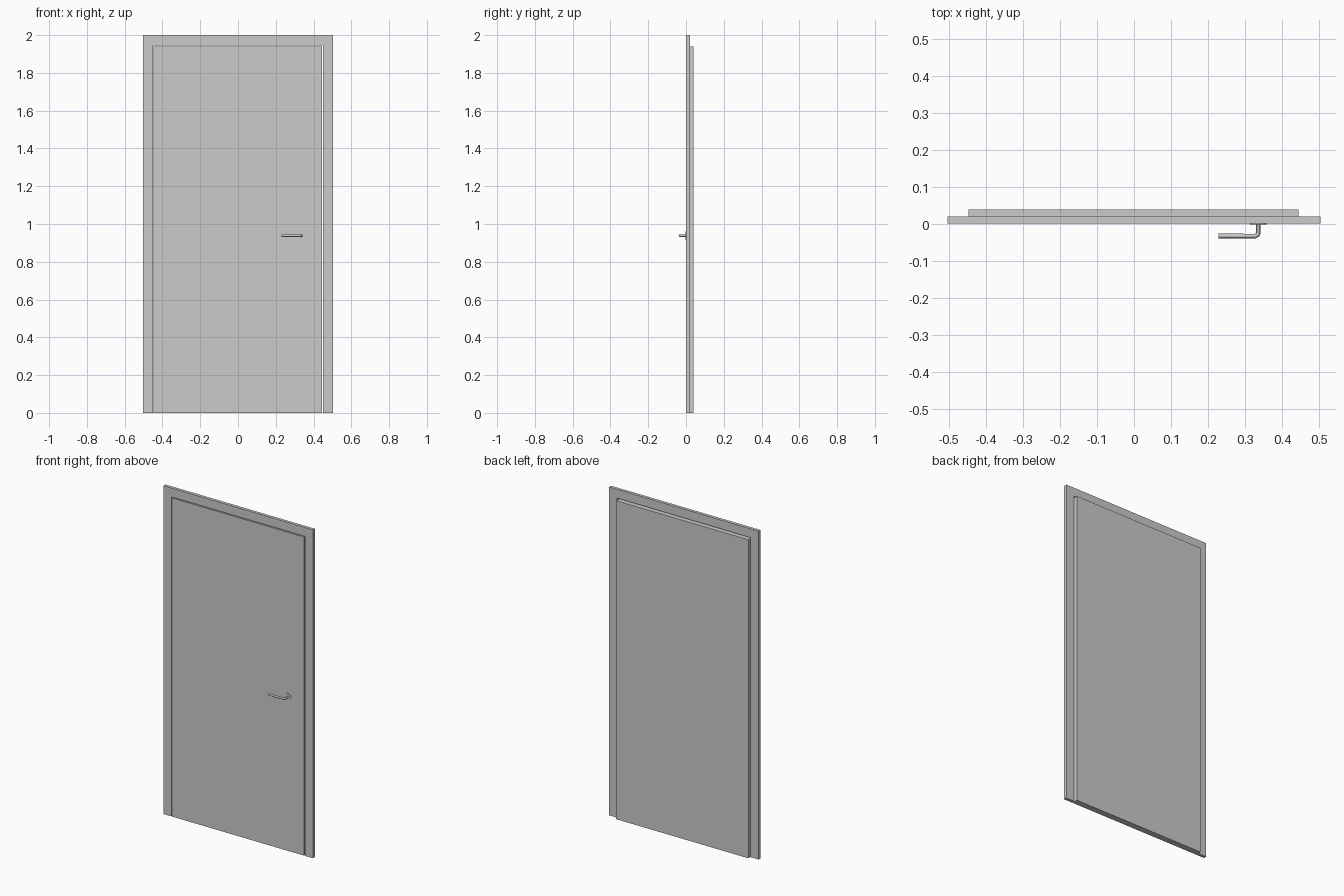
import bpy, math
from mathutils import Vector

if "Cube" in bpy.data.objects:
    bpy.data.objects.remove(bpy.data.objects["Cube"])


def prism(name, outline, y0, y1):
    """Extrude an x-z outline from y0 (front) to y1 (back)."""
    n = len(outline)
    verts = [(x, y, z) for y in (y0, y1) for x, z in outline]
    faces = [tuple(range(n)), tuple(range(2 * n - 1, n - 1, -1))]
    faces += [(i, i + n, (i + 1) % n + n, (i + 1) % n) for i in range(n)]
    mesh = bpy.data.meshes.new(name)
    mesh.from_pydata(verts, [], faces)
    ob = bpy.data.objects.new(name, mesh)
    bpy.context.collection.objects.link(ob)
    return ob


W, H = 0.504, 2.0        # outer half width and height
OW, OH = 0.45, 1.946     # opening half width and height
FRONT, MID, BACK = 0.001, 0.02, 0.039

# Door frame: one U-shaped architrave
prism("door_frame", [(-W, 0), (-OW, 0), (-OW, OH), (OW, OH), (OW, 0),
                     (W, 0), (W, H), (-W, H)], FRONT, MID)

# Door leaf: thin shadow gap to the frame, stands proud at the back
prism("door_leaf", [(-0.447, 0), (0.444, 0), (0.444, 1.94), (-0.447, 1.94)],
      FRONT, BACK)

# Round rose plate behind the handle
HX, HZ = 0.336, 0.938
bpy.ops.mesh.primitive_cylinder_add(vertices=32, radius=0.022, depth=0.004,
                                    location=(HX, 0.0, HZ),
                                    rotation=(math.pi / 2, 0, 0))
bpy.context.object.name = "handle_rose"
bpy.ops.object.shade_smooth_by_angle()

# Lever handle: round bar swept along a bent path
LY = -0.0325
path = [(HX, 0.001), (HX, -0.024), (HX - 0.002, -0.029),
        (HX - 0.008, LY), (0.229, LY)]
curve = bpy.data.curves.new("lever_path", 'CURVE')
curve.dimensions = '3D'
curve.bevel_depth = 0.0063
curve.bevel_resolution = 4
curve.use_fill_caps = True
spline = curve.splines.new('POLY')
spline.points.add(len(path) - 1)
for p, (x, y) in zip(spline.points, path):
    p.co = (x, y, HZ, 1)
lever = bpy.data.objects.new("lever_handle", curve)
bpy.context.collection.objects.link(lever)
bpy.ops.object.select_all(action='DESELECT')
lever.select_set(True)
bpy.context.view_layer.objects.active = lever
bpy.ops.object.convert(target='MESH')
bpy.ops.object.shade_smooth_by_angle()
